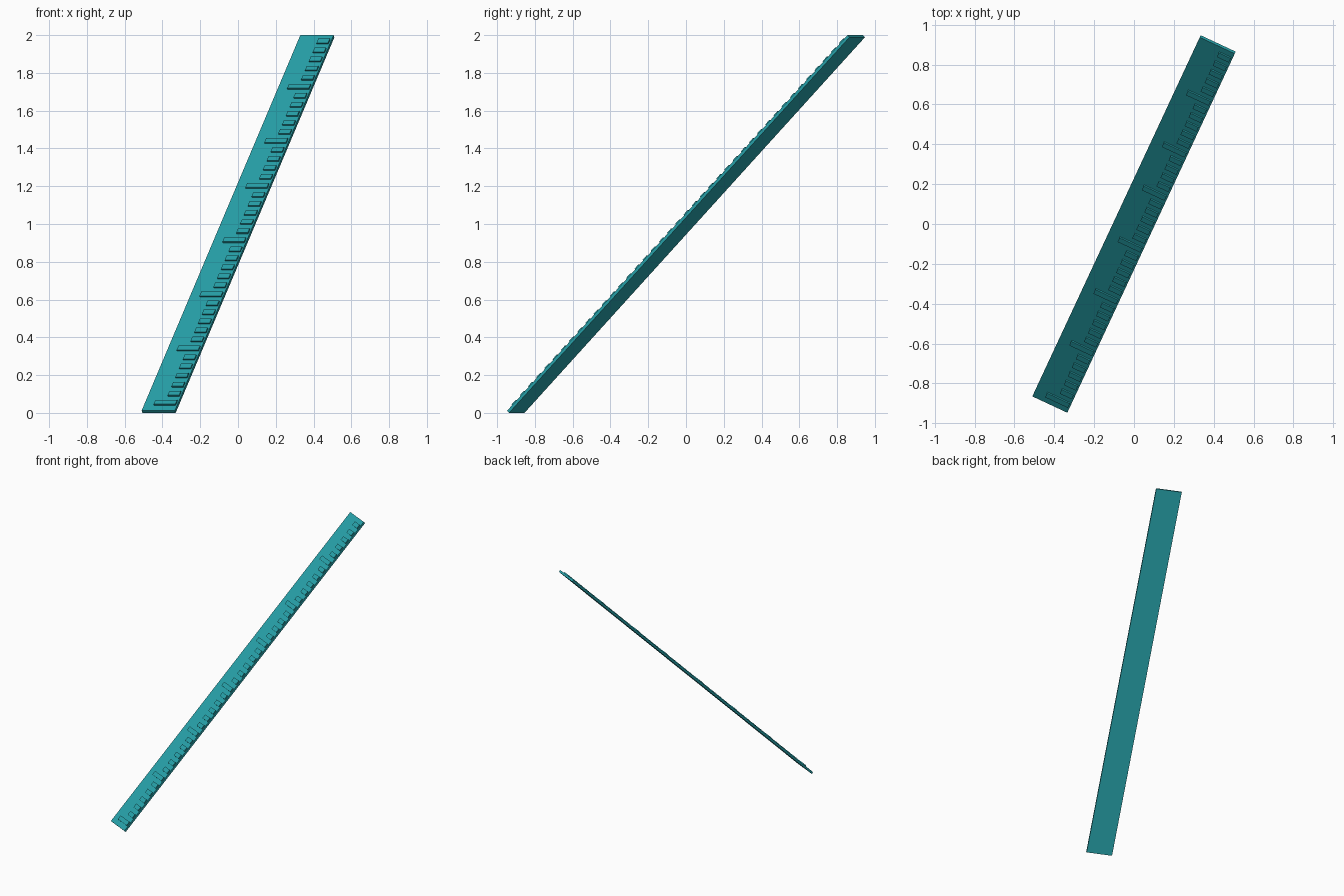
import bpy, math
from mathutils import Matrix, Vector

if "Cube" in bpy.data.objects:
    bpy.data.objects.remove(bpy.data.objects["Cube"])

mat = bpy.data.materials.new("teal")
mat.diffuse_color = (0.02, 0.36, 0.40, 1)
mat.use_nodes = True
mat.node_tree.nodes["Principled BSDF"].inputs["Base Color"].default_value = mat.diffuse_color

# Ruler axes: across the width, along the length, out of the marked face
a, s = math.radians(25), math.sqrt(0.5)
W = Vector((math.cos(a), -math.sin(a), 0))
L = Vector((math.sin(a) * s, math.cos(a) * s, s))
N = W.cross(L)
frame = Matrix.Translation((0, 0, 1)) @ Matrix((W, L, N)).transposed().to_4x4()

LENGTH, WIDTH, THICK = 2.812, 0.194, 0.016


def box(name, centre, size):
    bpy.ops.mesh.primitive_cube_add(size=1)
    o = bpy.context.object
    o.name = name
    o.data.transform(frame @ Matrix.Translation(centre) @ Matrix.Diagonal((*size, 1)))
    o.data.materials.append(mat)
    return o


# Flat ruler body
box("ruler_body", (0, 0, 0), (WIDTH, LENGTH, THICK))

# Raised graduation marks along one edge, with longer marks at the main divisions
COUNT, STEP, MARK, RISE = 41, 0.0676, 0.033, 0.008
LONG = {0, 6, 12, 18, 24, 29, 35}
END = WIDTH / 2 - 0.008
for i in range(COUNT):
    start = -0.037 if i in LONG else 0.022
    y = (i - (COUNT - 1) / 2) * STEP + 0.003
    box("long_mark" if i in LONG else "short_mark",
        ((start + END) / 2, y, THICK / 2 + RISE / 2 - 0.001),
        (END - start, MARK, RISE + 0.002))
